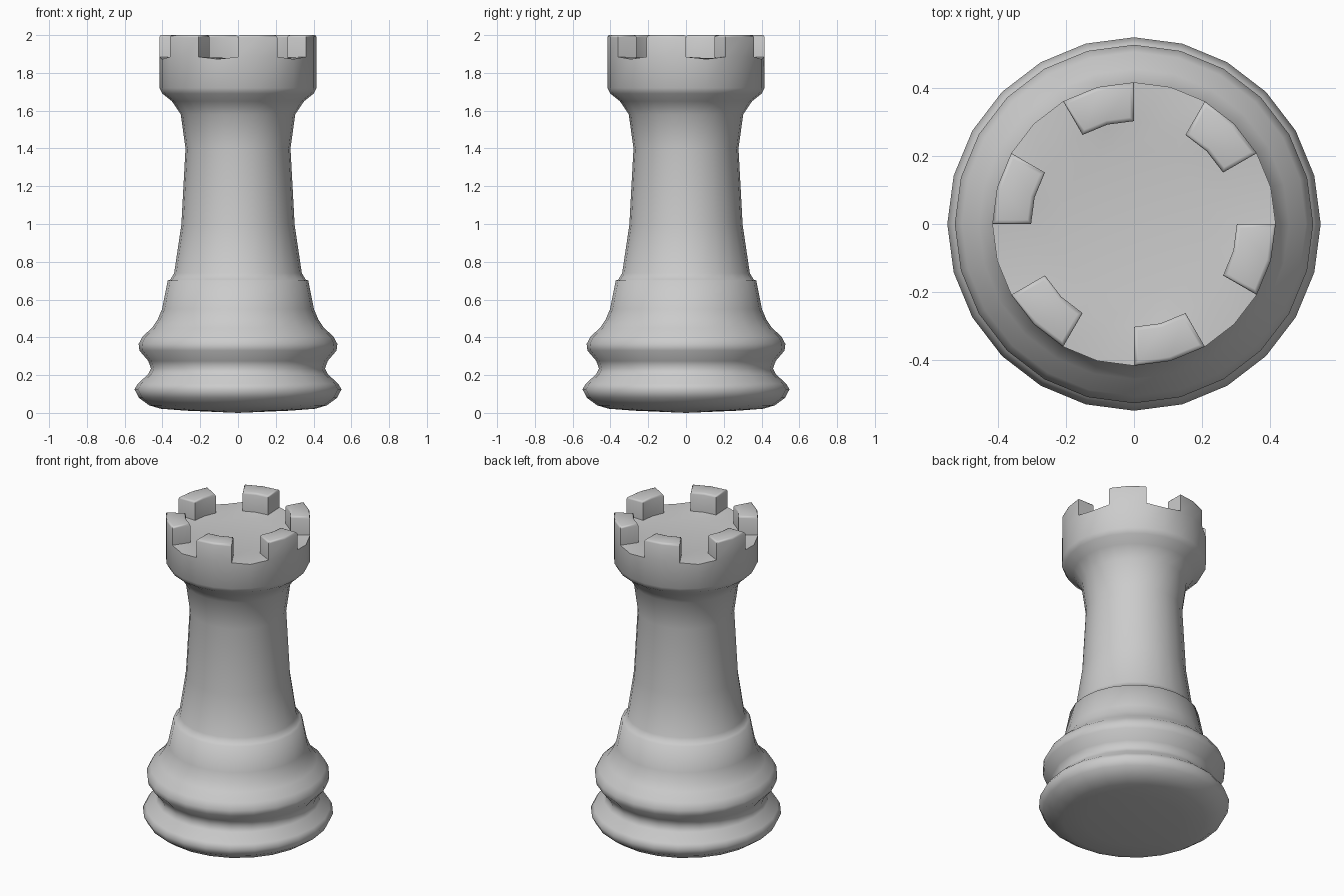
import bpy, bmesh
from math import cos, sin, radians, hypot

if "Cube" in bpy.data.objects:
    bpy.data.objects.remove(bpy.data.objects["Cube"])

SIDES = 24

# Profile (radius, height) from the underside up to the inner floor of the crown
PROFILE = [
    (0.28, 0.012), (0.41, 0.022), (0.47, 0.04), (0.525, 0.08), (0.548, 0.125),
    (0.53, 0.155), (0.475, 0.205), (0.461, 0.235), (0.475, 0.275), (0.522, 0.33), (0.526, 0.365),
    (0.505, 0.405), (0.455, 0.45), (0.425, 0.495), (0.402, 0.55), (0.372, 0.70),
    (0.358, 0.706), (0.338, 0.74), (0.30, 0.995), (0.278, 1.40),
    (0.303, 1.58), (0.35, 1.65), (0.40, 1.69), (0.416, 1.72), (0.416, 1.885),
    (0.302, 1.88), (0.22, 1.87),
]

bm = bmesh.new()
rings = []
for r, z in PROFILE:
    rings.append([bm.verts.new((r * cos(radians(360 / SIDES * i)),
                                r * sin(radians(360 / SIDES * i)), z)) for i in range(SIDES)])

# Lathed body, remembering the crown faces that become battlements
crown = []
for k in range(len(rings) - 1):
    a, b = rings[k], rings[k + 1]
    for i in range(SIDES):
        j = (i + 1) % SIDES
        f = bm.faces.new((a[i], a[j], b[j], b[i]))
        if k == len(rings) - 3 and i % 4 in (2, 3):
            crown.append(f)

# Underside and floor caps
base = bm.verts.new((0, 0, 0))
for i in range(SIDES):
    bm.faces.new((base, rings[0][(i + 1) % SIDES], rings[0][i]))
bm.faces.new(rings[-1])

# Gap centres dip slightly at the outer rim
for i in range(1, SIDES, 4):
    rings[-3][i].co.z -= 0.012

# Six battlements raised from the crown
ext = bmesh.ops.extrude_face_region(bm, geom=crown)
bmesh.ops.delete(bm, geom=crown, context='FACES_ONLY')
tops = [g for g in ext["geom"] if isinstance(g, bmesh.types.BMVert)]
for v in tops:
    v.co.z = 2.0

# Softened battlement edges
top_set = set(tops)
edges = []
for e in bm.edges:
    t = sum(v in top_set for v in e.verts)
    if t and len(e.link_faces) == 2 and e.calc_face_angle(0) > radians(40):
        edges.append(e)
bmesh.ops.bevel(bm, geom=edges, offset=0.012, segments=2, profile=0.5, affect='EDGES')

bmesh.ops.recalc_face_normals(bm, faces=bm.faces)
mesh = bpy.data.meshes.new("rook_tower")
bm.to_mesh(mesh)
bm.free()

tower = bpy.data.objects.new("rook_tower", mesh)
bpy.context.collection.objects.link(tower)
bpy.context.view_layer.objects.active = tower
tower.select_set(True)
bpy.ops.object.shade_smooth_by_angle(angle=radians(62))
